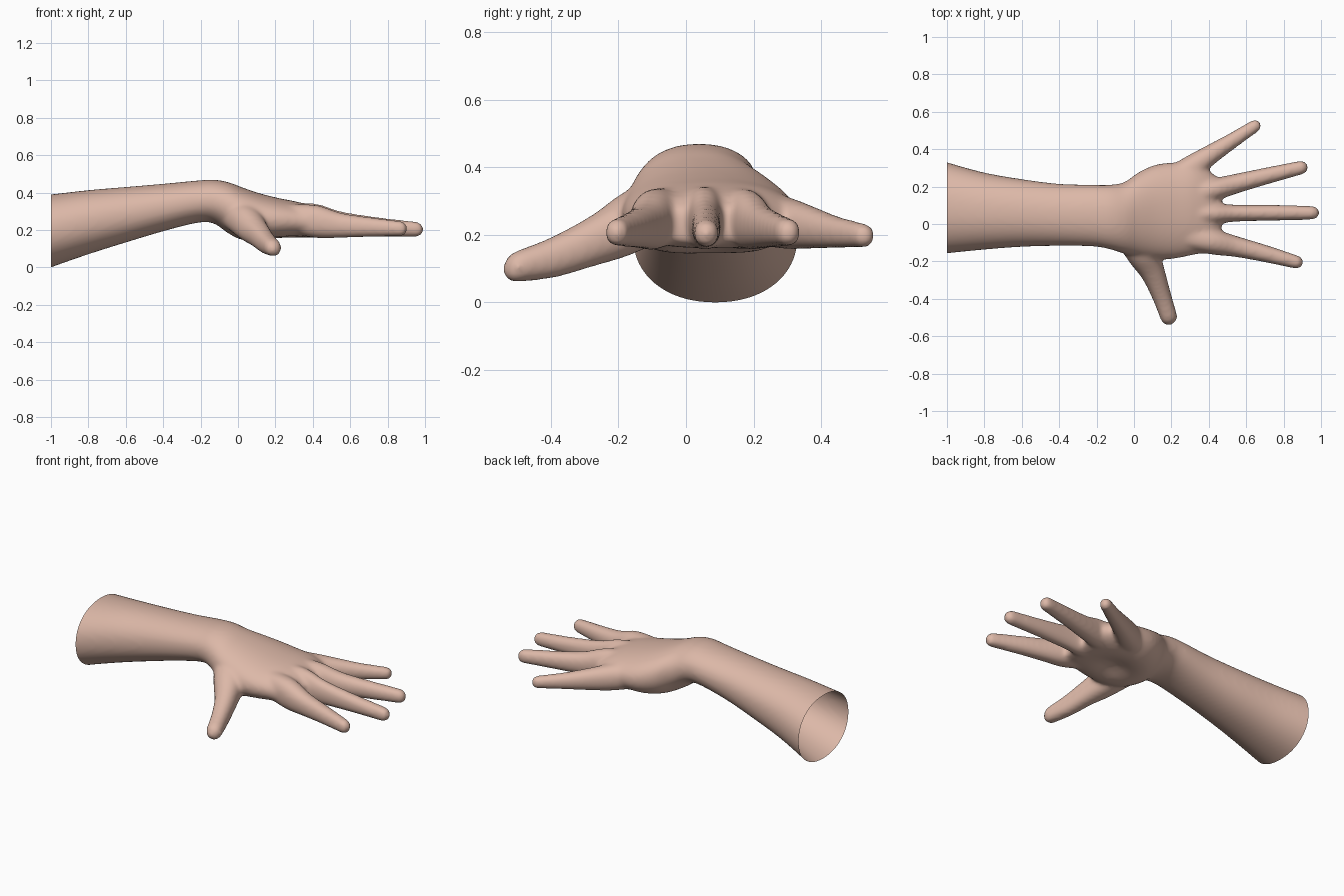
import bpy, bmesh, math
from mathutils import Vector

if "Cube" in bpy.data.objects:
    bpy.data.objects.remove(bpy.data.objects["Cube"])

SIDES = 40
bm = bmesh.new()


def spline(rows, steps=6):
    """Catmull-Rom interpolation through rows of numbers."""
    rows = [Vector(r) for r in rows]
    pts = [rows[0] * 2 - rows[1]] + rows + [rows[-1] * 2 - rows[-2]]
    out = []
    for i in range(1, len(pts) - 2):
        a, b, c, d = pts[i - 1:i + 3]
        for k in range(steps):
            t = k / steps
            out.append(0.5 * (2 * b + (c - a) * t + (2 * a - 5 * b + 4 * c - d) * t * t
                              + (3 * b - a - 3 * c + d) * t ** 3))
    return out + [rows[-1]]


def loft(rings, power=2.0):
    """Closed tube through rings of (centre, side vector, half width, half height)."""
    loops = []
    for c, side, w, h in rings:
        loop = []
        for i in range(SIDES):
            a = 2 * math.pi * i / SIDES
            u = math.copysign(abs(math.cos(a)) ** (2 / power), math.cos(a))
            v = math.copysign(abs(math.sin(a)) ** (2 / power), math.sin(a))
            loop.append(bm.verts.new(c + side * (w * u) + Vector((0, 0, h * v))))
        loops.append(loop)
    faces = [bm.faces.new(loops[0]), bm.faces.new(loops[-1])]
    for l0, l1 in zip(loops, loops[1:]):
        for i in range(SIDES):
            j = (i + 1) % SIDES
            faces.append(bm.faces.new((l0[i], l0[j], l1[j], l1[i])))
    bmesh.ops.recalc_face_normals(bm, faces=faces)
    return [v for loop in loops for v in loop]


def digit(rows):
    """Finger: rows of x, y, z, half width, half height, with a rounded tip."""
    pts = spline(rows)
    rings = []
    for i, p in enumerate(pts):
        a, b = pts[max(i - 1, 0)], pts[min(i + 1, len(pts) - 1)]
        d = Vector((b[0] - a[0], b[1] - a[1], 0)).normalized()
        rings.append((Vector(p[:3]), Vector((-d.y, d.x, 0)), p[3], p[4]))
    c, side, w, h = rings[-1]
    step = Vector(pts[-1][:3]) - Vector(pts[-2][:3])
    step.normalize()
    for k in range(1, 6):
        a = k * math.pi / 2 / 5.3
        rings.append((c + step * (w * math.sin(a)), side, w * math.cos(a), h * math.cos(a)))
    loft(rings, 2.2)


# forearm, wrist and palm: x, y min, y max, z min, z max
ARM = [(-1.1, -.17, .36, -.04, .38), (-1.0, -.157, .33, .0, .39),
       (-.8, -.137, .275, .07, .413), (-.6, -.122, .24, .133, .43),
       (-.4, -.117, .215, .193, .447), (-.22, -.12, .21, .238, .464),
       (-.13, -.135, .21, .235, .469), (-.05, -.16, .225, .18, .455),
       (.03, -.18, .28, .138, .425), (.12, -.19, .318, .128, .395),
       (.22, -.185, .33, .138, .37), (.32, -.165, .33, .148, .35),
       (.41, -.15, .28, .158, .32), (.465, -.12, .23, .175, .28)]
body = loft([(Vector((x, (y0 + y1) / 2, (z0 + z1) / 2)), Vector((0, 1, 0)),
              (y1 - y0) / 2, (z1 - z0) / 2) for x, y0, y1, z0, z1 in spline(ARM)], 2.15)

# hollow of the palm, pressed into the underside
for v in body:
    if v.co.x > -.1 and v.co.z < .25:
        v.co.z += .045 * math.exp(-((v.co.x - .2) / .13) ** 2 - ((v.co.y - .06) / .1) ** 2)

# index, middle, ring, little finger, thumb
digit([(.25, -.06, .265, .07, .075), (.42, -.095, .245, .068, .088), (.55, -.122, .225, .055, .067),
       (.7, -.158, .216, .046, .053), (.87, -.204, .207, .036, .041)])
digit([(.25, .05, .27, .06, .075), (.42, .055, .248, .055, .092), (.55, .058, .23, .045, .07),
       (.75, .06, .216, .042, .052), (.955, .06, .204, .037, .04)])
digit([(.25, .14, .265, .07, .075), (.42, .182, .245, .06, .087), (.55, .217, .225, .052, .067),
       (.7, .255, .216, .045, .053), (.895, .302, .207, .037, .041)])
digit([(.17, .2, .255, .08, .08), (.3, .295, .235, .068, .077), (.4, .365, .222, .054, .064),
       (.52, .442, .208, .042, .048), (.648, .525, .198, .034, .036)])
digit([(-.02, -.05, .29, .09, .09), (.055, -.17, .235, .085, .095), (.105, -.27, .185, .064, .077),
       (.15, -.39, .135, .051, .062), (.186, -.497, .107, .046, .047)])

# fuse into one skin
mesh = bpy.data.meshes.new("hand_and_forearm")
bm.to_mesh(mesh)
bm.free()
hand = bpy.data.objects.new("hand_and_forearm", mesh)
bpy.context.collection.objects.link(hand)
fuse = hand.modifiers.new("fuse", 'REMESH')
fuse.mode = 'VOXEL'
fuse.voxel_size = 0.011
soft = hand.modifiers.new("soften", 'SMOOTH')
soft.factor = 0.5
soft.iterations = 14
skin_mesh = bpy.data.meshes.new_from_object(hand.evaluated_get(bpy.context.evaluated_depsgraph_get()))
hand.modifiers.clear()
hand.data = skin_mesh

# open the forearm end
bm = bmesh.new()
bm.from_mesh(skin_mesh)
bmesh.ops.bisect_plane(bm, geom=bm.verts[:] + bm.edges[:] + bm.faces[:],
                       plane_co=(-1, 0, 0), plane_no=(-1, 0, 0), clear_outer=True)
for f in bm.faces:
    f.smooth = True
bm.to_mesh(skin_mesh)
bm.free()

# colour
skin = bpy.data.materials.new("skin")
skin.diffuse_color = (0.72, 0.48, 0.39, 1)
skin.use_nodes = True
skin.node_tree.nodes["Principled BSDF"].inputs["Base Color"].default_value = skin.diffuse_color
skin_mesh.materials.clear()
skin_mesh.materials.append(skin)
